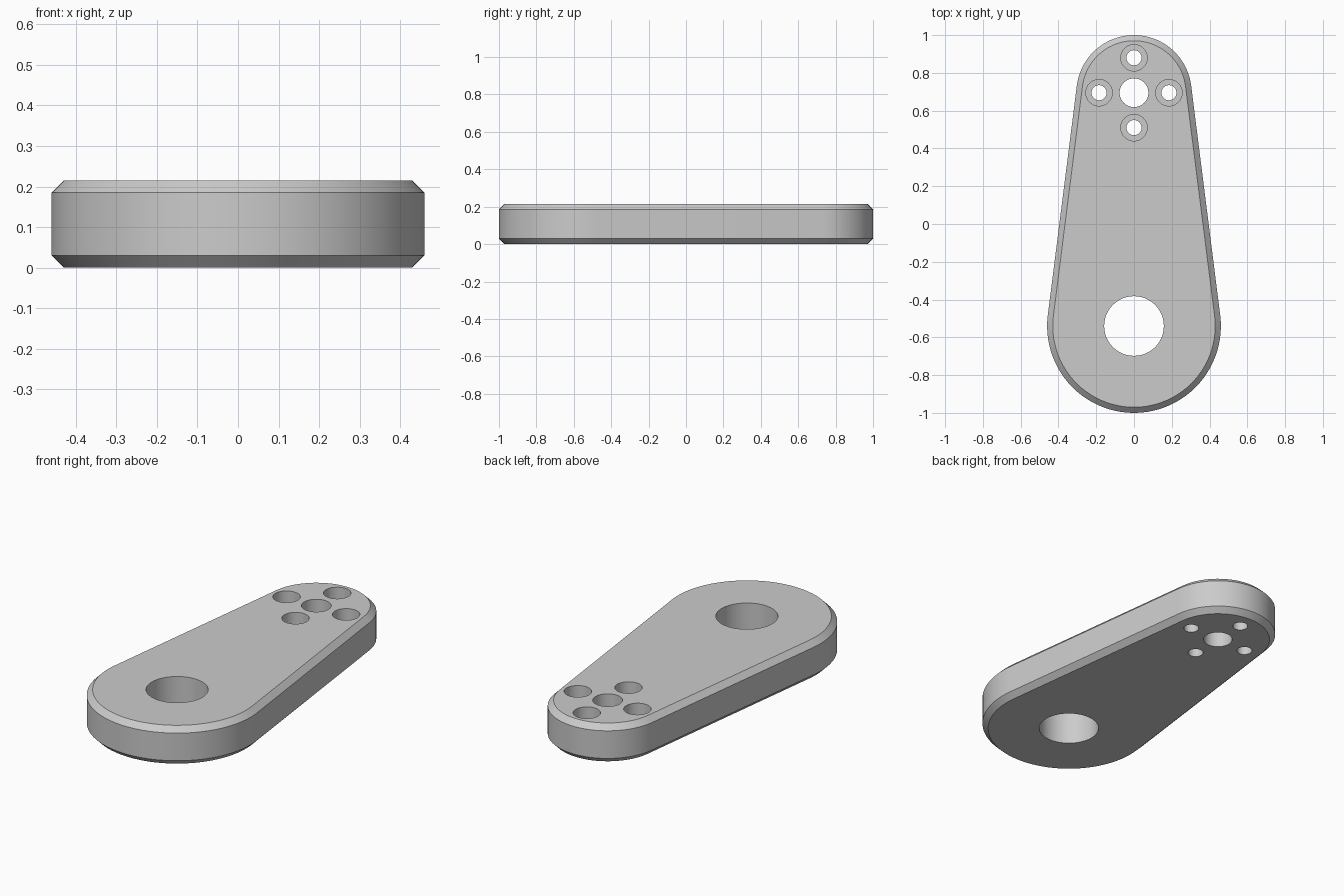
import bpy
import bmesh
from math import asin, pi, sin, cos, radians

cube = bpy.data.objects.get("Cube")
if cube:
    bpy.data.objects.remove(cube, do_unlink=True)

HEIGHT, CHAMFER = 0.215, 0.03
BIG_Y, BIG_R = -0.54, 0.46
SMALL_Y, SMALL_R = 0.695, 0.305
STEPS = 48

grey = bpy.data.materials.new("plain grey")
grey.use_nodes = True
grey.diffuse_color = (0.6, 0.6, 0.6, 1)
grey.node_tree.nodes["Principled BSDF"].inputs["Base Color"].default_value = grey.diffuse_color


def outline(inset):
    """Two end arcs joined by their common tangents."""
    tilt = asin((BIG_R - SMALL_R) / (SMALL_Y - BIG_Y))
    ends = ((SMALL_Y, SMALL_R, tilt, pi - tilt),
            (BIG_Y, BIG_R, pi - tilt, 2 * pi + tilt))
    points = []
    for centre, radius, start, stop in ends:
        for i in range(STEPS + 1):
            a = start + (stop - start) * i / STEPS
            points.append(((radius - inset) * cos(a), centre + (radius - inset) * sin(a)))
    return points


def make_object(name, bm):
    mesh = bpy.data.meshes.new(name)
    bmesh.ops.recalc_face_normals(bm, faces=bm.faces)
    bm.to_mesh(mesh)
    bm.free()
    mesh.materials.append(grey)
    obj = bpy.data.objects.new(name, mesh)
    bpy.context.collection.objects.link(obj)
    return obj


def loft(name, rings):
    """Stack closed rings of equal size and cap both ends."""
    bm = bmesh.new()
    rows = [[bm.verts.new((x, y, z)) for x, y in ring] for ring, z in rings]
    n = len(rows[0])
    for low, high in zip(rows, rows[1:]):
        for i in range(n):
            j = (i + 1) % n
            bm.faces.new((low[i], low[j], high[j], high[i]))
    bm.faces.new(rows[0][::-1])
    bm.faces.new(rows[-1])
    return make_object(name, bm)


def circle(x, y, r):
    return [(x + r * cos(2 * pi * i / STEPS), y + r * sin(2 * pi * i / STEPS))
            for i in range(STEPS)]


# Tapered plate with chamfered rims
arm = loft("lever_arm", [(outline(CHAMFER), 0), (outline(0), CHAMFER),
                         (outline(0), HEIGHT - CHAMFER), (outline(CHAMFER), HEIGHT)])

# Plain through holes
cutters = [loft(name, [(circle(0, y, r), -0.1), (circle(0, y, r), HEIGHT + 0.1)])
           for name, y, r in (("pivot_hole", BIG_Y, 0.158), ("centre_hole", SMALL_Y, 0.076))]

# Four counterbored screw holes around the centre hole
SEAT = HEIGHT - 0.11
for k in range(4):
    x = 0.185 * cos(k * pi / 2)
    y = SMALL_Y + 0.185 * sin(k * pi / 2)
    narrow, wide = circle(x, y, 0.04), circle(x, y, 0.07)
    cutters.append(loft("screw_hole", [(narrow, -0.1), (narrow, SEAT),
                                       (wide, SEAT), (wide, HEIGHT + 0.1)]))

bpy.ops.object.select_all(action="DESELECT")
bpy.context.view_layer.objects.active = arm
arm.select_set(True)
for cutter in cutters:
    mod = arm.modifiers.new(cutter.name, "BOOLEAN")
    mod.operation = "DIFFERENCE"
    mod.solver = "EXACT"
    mod.object = cutter
    bpy.ops.object.modifier_apply(modifier=mod.name)
for cutter in cutters:
    bpy.data.objects.remove(cutter, do_unlink=True)

bpy.ops.object.shade_smooth_by_angle(angle=radians(30))
